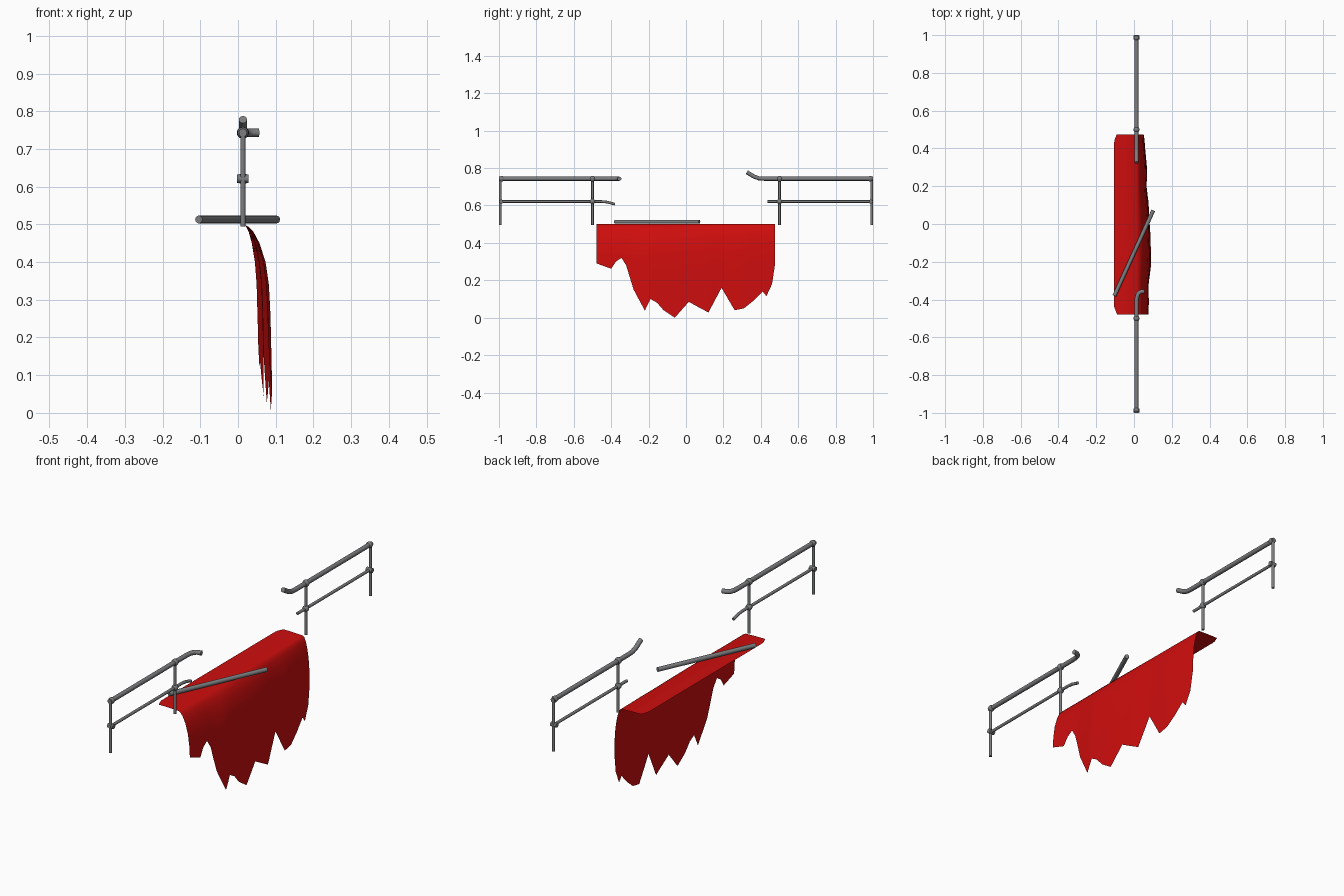
import bpy, bmesh, math
from mathutils import Vector

if "Cube" in bpy.data.objects:
    bpy.data.objects.remove(bpy.data.objects["Cube"], do_unlink=True)


def material(name, rgb):
    m = bpy.data.materials.new(name)
    m.use_nodes = True
    m.diffuse_color = (*rgb, 1)
    bsdf = m.node_tree.nodes["Principled BSDF"]
    bsdf.inputs["Base Color"].default_value = (*rgb, 1)
    bsdf.inputs["Roughness"].default_value = 0.7
    return m


STEEL = material("steel grey", (0.2, 0.205, 0.21))
RED = material("cloth red", (0.62, 0.004, 0.004))
RAIL_X = 0.013


def finish(name, bm, mat, angle=50):
    me = bpy.data.meshes.new(name)
    bm.to_mesh(me)
    bm.free()
    ob = bpy.data.objects.new(name, me)
    bpy.context.collection.objects.link(ob)
    me.materials.append(mat)
    bpy.ops.object.select_all(action="DESELECT")
    ob.select_set(True)
    bpy.context.view_layer.objects.active = ob
    bpy.ops.object.shade_smooth_by_angle(angle=math.radians(angle))
    return ob


def pipe(name, points, radius, sides=12):
    """Round tube swept along a path, with closed ends."""
    pts = [Vector(p) for p in points]
    bm = bmesh.new()
    rings = []
    for i, p in enumerate(pts):
        d = (pts[min(i + 1, len(pts) - 1)] - pts[max(i - 1, 0)]).normalized()
        ref = Vector((1, 0, 0)) if abs(d.z) > 0.9 else Vector((0, 0, 1))
        u = d.cross(ref).normalized()
        v = d.cross(u)
        angles = [math.tau * k / sides for k in range(sides)]
        rings.append([bm.verts.new(p + radius * (u * math.cos(a) + v * math.sin(a)))
                      for a in angles])
    for a, b in zip(rings, rings[1:]):
        for k in range(sides):
            n = (k + 1) % sides
            bm.faces.new((a[k], a[n], b[n], b[k]))
    bm.faces.new(rings[0])
    bm.faces.new(rings[-1])
    bmesh.ops.recalc_face_normals(bm, faces=bm.faces)
    return finish(name, bm, STEEL)


def ball(name, loc, radius):
    bm = bmesh.new()
    bmesh.ops.create_uvsphere(bm, u_segments=16, v_segments=10, radius=radius)
    bmesh.ops.translate(bm, vec=loc, verts=bm.verts)
    return finish(name, bm, STEEL)


# Posts and joints, the same at both ends
for end, s in (("front", -1), ("back", 1)):
    for place, y in (("outer", 0.993), ("inner", 0.5)):
        pipe(f"{end}_{place}_post", [(RAIL_X, s * y, 0.495), (RAIL_X, s * y, 0.74)], 0.007)
    ball(f"{end}_inner_top_joint", (RAIL_X, s * 0.5, 0.743), 0.016)
    ball(f"{end}_inner_middle_joint", (RAIL_X, s * 0.5, 0.621), 0.015)
    ball(f"{end}_outer_top_joint", (RAIL_X, s * 0.985, 0.743), 0.015)
    pipe(f"{end}_outer_middle_joint",
         [(RAIL_X - 0.015, s * 0.988, 0.621), (RAIL_X + 0.015, s * 0.988, 0.621)], 0.011)

# Rails, with torn and bent inner ends
pipe("front_top_rail", [(RAIL_X, -1, 0.743), (RAIL_X, -0.42, 0.743), (0.015, -0.39, 0.743),
                        (0.022, -0.369, 0.743), (0.035, -0.359, 0.743),
                        (0.055, -0.356, 0.743)], 0.011)
pipe("front_middle_rail", [(RAIL_X, -1, 0.621), (RAIL_X, -0.45, 0.621),
                           (RAIL_X, -0.42, 0.618), (RAIL_X, -0.38, 0.607)], 0.007)
pipe("back_top_rail", [(RAIL_X, 1, 0.743), (RAIL_X, 0.42, 0.743), (RAIL_X, 0.39, 0.745),
                       (RAIL_X, 0.365, 0.754), (RAIL_X, 0.325, 0.778)], 0.011)
pipe("back_middle_rail", [(RAIL_X, 1, 0.621), (RAIL_X, 0.435, 0.621)], 0.007)
pipe("loose_pipe", [(-0.104, -0.38, 0.513), (0.102, 0.072, 0.513)], 0.0105)


def lerp(table, t):
    for (a, p), (b, q) in zip(table, table[1:]):
        if t <= b:
            return p + (q - p) * max(0, t - a) / (b - a)
    return table[-1][1]


# Ragged lower edge of the cloth: position along the length, height
hem = [(-0.478, 0.29), (-0.40, 0.262), (-0.375, 0.3), (-0.345, 0.32), (-0.32, 0.28),
       (-0.28, 0.15), (-0.22, 0.038), (-0.19, 0.1), (-0.155, 0.08), (-0.12, 0.04),
       (-0.06, 0.0), (0.015, 0.085), (0.06, 0.06), (0.12, 0.028), (0.19, 0.16),
       (0.26, 0.04), (0.31, 0.05), (0.36, 0.09), (0.41, 0.14), (0.43, 0.115),
       (0.46, 0.18), (0.475, 0.28)]
# How far the cloth hangs out along its length
reach = [(-0.48, 0.08), (-0.3, 0.08), (-0.2, 0.088), (-0.05, 0.083), (0.1, 0.075),
         (0.2, 0.066), (0.3, 0.066), (0.48, 0.052)]
# Rounded fall of the cloth: drop below the top, share of the reach
fall = [(0, 0), (0.006, 0.18), (0.02, 0.36), (0.05, 0.58), (0.1, 0.8),
        (0.16, 0.92), (0.24, 0.98), (0.5, 1.06)]

bm = bmesh.new()
columns = []
for a, b in zip(hem, hem[1:] + [None]):
    ys = [a[0]] if b is None else [a[0], (a[0] + b[0]) / 2]
    for y in ys:
        low = lerp(hem, y)
        edge = -0.105 + 0.4 * max(0, abs(y) - 0.44)
        col = [(edge, y, 0.502), (-0.05, y, 0.502), (0.015, y, 0.5)]
        depth = 0.5 - low
        drops = [0.006, 0.02, 0.05, 0.1, 0.16]
        drops += [0.16 + (depth - 0.16) * k / 4 for k in range(1, 5)]
        for d in drops:
            x = 0.015 + (lerp(reach, y) - 0.015) * lerp(fall, d)
            col.append((x, y, 0.5 - d))
        columns.append([bm.verts.new(p) for p in col])
for a, b in zip(columns, columns[1:]):
    for k in range(len(a) - 1):
        bm.faces.new((a[k], a[k + 1], b[k + 1], b[k]))
finish("torn_cloth", bm, RED, 60)
